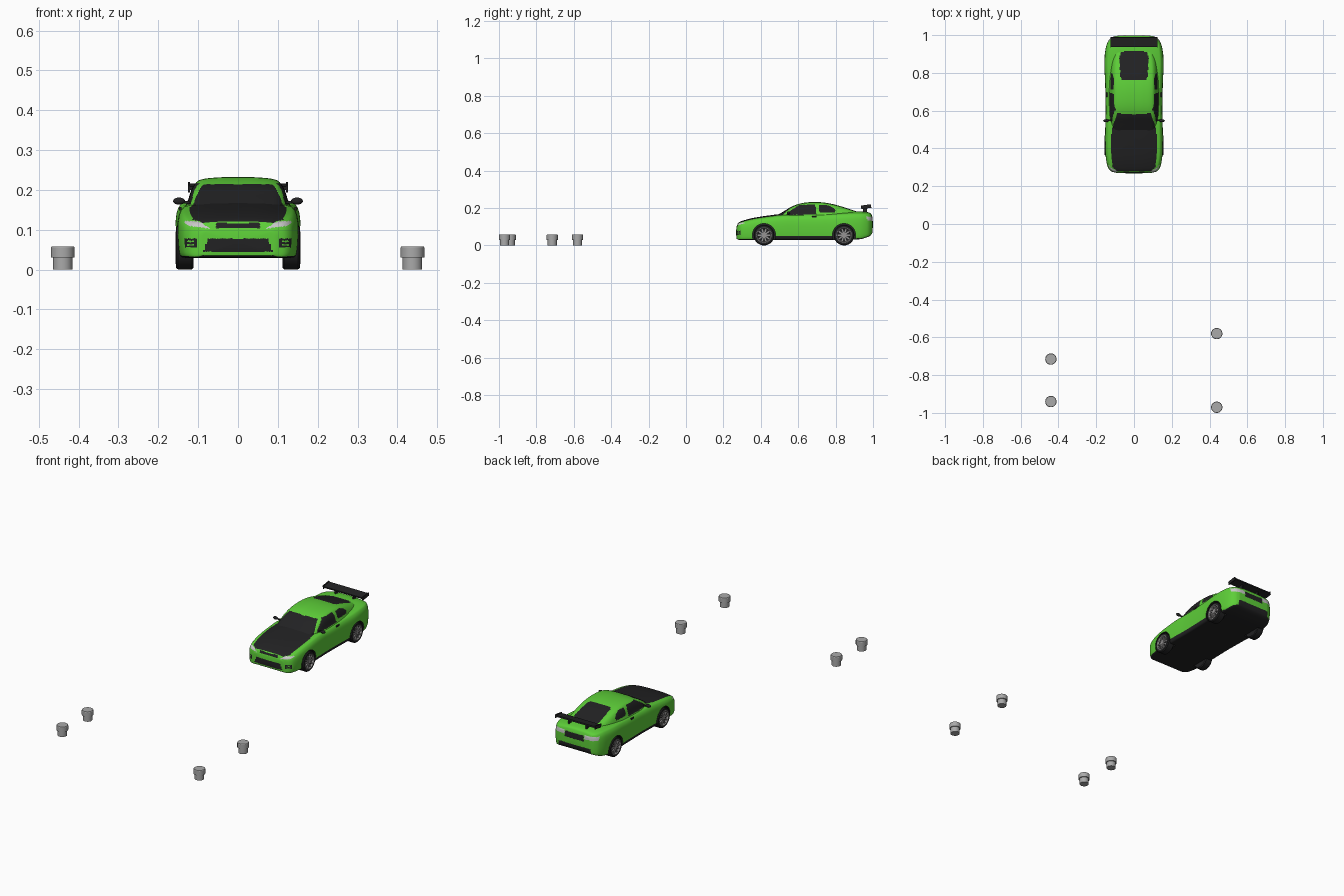
import bpy, bmesh, math
from mathutils import Vector, Matrix

if "Cube" in bpy.data.objects:
    bpy.data.objects.remove(bpy.data.objects["Cube"])


def material(name, rgb):
    m = bpy.data.materials.new(name)
    m.diffuse_color = (*rgb, 1)
    m.use_nodes = True
    m.node_tree.nodes["Principled BSDF"].inputs["Base Color"].default_value = m.diffuse_color
    return m


BLACK = material("black trim", (0.016, 0.016, 0.017))
GREEN = material("green paint", (0.11, 0.62, 0.04))
LIGHT = material("lamp grey", (0.58, 0.58, 0.58))
RIM = material("wheel grey", (0.30, 0.29, 0.29))
STONE = material("post grey", (0.40, 0.40, 0.40))


def finish(name, bm, mats, angle=35):
    me = bpy.data.meshes.new(name)
    bm.to_mesh(me)
    bm.free()
    ob = bpy.data.objects.new(name, me)
    bpy.context.collection.objects.link(ob)
    for m in mats:
        me.materials.append(m)
    smooth_shade(ob, angle)
    return ob


def smooth_shade(ob, angle):
    bpy.ops.object.select_all(action='DESELECT')
    ob.select_set(True)
    bpy.context.view_layer.objects.active = ob
    bpy.ops.object.shade_smooth_by_angle(angle=math.radians(angle))


def smooth(pts, step):
    """Smooth curve through points, sampled about every step."""
    P = [Vector(p) for p in pts]
    L = [(b - a).length for a, b in zip(P, P[1:])]

    def tangent(i):
        a, b = max(i - 1, 0), min(i + 1, len(P) - 1)
        return (P[b] - P[a]) / sum(L[a:b])
    out = []
    for i, ln in enumerate(L):
        k = max(2, math.ceil(ln / step))
        for j in range(k):
            t = j / k
            out.append(P[i] * (2*t**3 - 3*t**2 + 1) + P[i+1] * (3*t**2 - 2*t**3)
                       + tangent(i) * ln * (t**3 - 2*t**2 + t) + tangent(i+1) * ln * (t**3 - t**2))
    return out + [P[-1]]


def loft(name, stations, section, paint):
    """Stations are (y, half width, bottom, top); section is half, in unit form."""
    half = smooth(section, 0.03)
    half[0].x = half[-1].x = 0
    ring = [(p.x, p.y) for p in half] + [(-p.x, p.y) for p in half[-2:0:-1]]
    st = [tuple(s) + (1,) for s in smooth(stations, 0.005)]
    n = 16
    shrink = [1 - j / n for j in range(1, n)]
    front = [(st[0][0] - 0.003 * (1 - k * k), *st[0][1:4], k) for k in shrink[::-1]]
    back = [(st[-1][0] + 0.003 * (1 - k * k), *st[-1][1:4], k) for k in shrink]
    bm = bmesh.new()
    rows = []
    for y, w, zb, zt, k in front + st + back:
        mid = (zb + zt) / 2
        rows.append([bm.verts.new((a * w * k, y, mid + (zb + t * (zt - zb) - mid) * k)) for a, t in ring])
    m = len(ring)
    for r, s in zip(rows, rows[1:]):
        for i in range(m):
            bm.faces.new((r[i], r[(i + 1) % m], s[(i + 1) % m], s[i]))
    bm.faces.new(rows[0])
    bm.faces.new(rows[-1])
    bmesh.ops.recalc_face_normals(bm, faces=bm.faces)
    for f in bm.faces:
        c = f.calc_center_median()
        f.material_index = paint(abs(c.x), c.y, c.z, f.normal)
    return finish(name, bm, (BLACK, GREEN, LIGHT))


def inside(y, z, poly):
    hit = False
    for (a, b), (c, d) in zip(poly, poly[1:] + poly[:1]):
        if (b > z) != (d > z) and y < (c - a) * (z - b) / (d - b) + a:
            hit = not hit
    return hit


HOOD = [(0, .279), (.09, .281), (.113, .30), (.121, .36), (.122, .46), (.115, .51), (.088, .587), (0, .58)]
REAR_GLASS = [(0, .765), (.064, .765), (.072, .78), (.078, .88), (.07, .908), (.055, .914), (0, .914)]
HEADLIGHT = [(.072, .103), (.128, .111), (.136, .122), (.10, .121), (.085, .114)]
DOOR_GLASS = [(.535, .163), (.55, .18), (.605, .216), (.69, .219), (.697, .164)]
QUARTER_GLASS = [(.715, .176), (.712, .217), (.755, .215), (.785, .203), (.80, .188), (.793, .176)]


def paint_body(x, y, z, n):
    if n.z < -0.6 and z < 0.08:
        return 0
    if y < 0.36:                                     # front bumper details
        if inside(x, z, HEADLIGHT):
            return 2
        if x < 0.055 and 0.104 < z < 0.117:
            return 0
        if 0.045 < z < 0.078 and x < 0.068 + (z - 0.045) * -0.3 + 0.018:
            return 0
        if 0.104 < x < 0.134 and 0.056 < z < 0.078:
            return 1 if 0.110 < x < 0.128 and (0.060 < z < 0.064 or 0.069 < z < 0.073) else 0
    if y > 0.93:                                     # tail lamps, plate, diffuser
        if 0.062 < x < 0.135 and 0.132 < z < 0.154:
            return 2
        if x < 0.058 and 0.118 < z < 0.150:
            return 0
        if x < 0.10 and 0.055 < z < 0.085:
            return 0
    if n.z > 0.4 and z > 0.112 and (inside(x, y, HOOD) or inside(x, y, REAR_GLASS)):
        return 0
    if x > 0.12 and z < 0.05 and 0.46 < y < 0.80:    # side skirt
        return 0
    return 1


def paint_cabin(x, y, z, n):
    if n.z > 0.2 and (inside(x, y, HOOD) or inside(x, y, REAR_GLASS)):
        return 0
    if x > 0.085 and (inside(y, z, DOOR_GLASS) or inside(y, z, QUARTER_GLASS)):
        return 0
    return 1


# Car shell
body = loft("car_body", [
    (.271, .095, .036, .102), (.28, .122, .031, .121), (.30, .138, .03, .131), (.35, .149, .03, .145),
    (.42, .153, .03, .157), (.52, .152, .03, .169), (.60, .150, .03, .170), (.75, .153, .03, .174),
    (.85, .157, .03, .180), (.93, .150, .034, .182), (.97, .136, .045, .178), (.988, .118, .055, .171),
    (.996, .098, .068, .155)],
    [(0, 0), (.5, 0), (.9, 0), (.96, .04), (.99, .2), (1, .5), (.985, .72), (.95, .84), (.88, .92),
     (.5, .985), (0, 1)], paint_body)
loft("car_cabin", [
    (.47, .118, .13, .150), (.53, .130, .135, .187), (.57, .133, .14, .210), (.62, .134, .14, .226),
    (.68, .134, .14, .232), (.74, .134, .14, .229), (.80, .132, .14, .217), (.86, .126, .14, .199),
    (.91, .114, .14, .182), (.95, .10, .135, .165)],
    [(0, 0), (.5, 0), (1, 0), (.93, .4), (.84, .75), (.72, .92), (.4, .99), (0, 1)], paint_cabin)


def add_cylinder(bm, centre, r, depth, axis='X', seg=40, mat=0, r2=None):
    rot = Matrix.Rotation(math.pi / 2, 4, 'Y') if axis == 'X' else Matrix()
    v = bmesh.ops.create_cone(bm, cap_ends=True, segments=seg, radius1=r, radius2=r if r2 is None else r2,
                              depth=depth, matrix=Matrix.Translation(centre) @ rot)['verts']
    for f in {f for q in v for f in q.link_faces}:
        f.material_index = mat


def add_box(bm, centre, size, rot=Matrix(), mat=0):
    v = bmesh.ops.create_cube(bm, size=1, matrix=Matrix.Translation(centre) @ rot
                              @ Matrix.Diagonal((*size, 1)))['verts']
    for f in {f for q in v for f in q.link_faces}:
        f.material_index = mat


# Wheel arches cut from the body
AXLES = (.417, .845)
bm = bmesh.new()
for y in AXLES:
    for s in (-1, 1):
        add_cylinder(bm, (s * .158, y, .055), .062, .10)
cutter = finish("arch_cutter", bm, (BLACK,))
cutter.hide_render = True
mod = body.modifiers.new("arches", 'BOOLEAN')
mod.object = cutter
mod.operation = 'DIFFERENCE'
mod.solver = 'EXACT'
bpy.context.view_layer.objects.active = body
bpy.ops.object.modifier_apply(modifier=mod.name)
bpy.data.objects.remove(cutter)
smooth_shade(body, 35)

# Wheels: tyre, rim ring, spokes and hub
for y, end in zip(AXLES, ("front", "rear")):
    for s, side in ((-1, "left"), (1, "right")):
        bm = bmesh.new()
        prof = [(.112, 0), (.112, .050), (.116, .055), (.150, .055), (.155, .051), (.156, .042),
                (.156, .042), (.157, .039), (.154, .036), (.146, .034), (.146, 0)]
        rows = [[bm.verts.new((s * x, y + r * math.cos(a), .055 + r * math.sin(a)))
                 for a in (i * math.tau / 40 for i in range(40))] for x, r in prof]
        for k, (p, q) in enumerate(zip(rows, rows[1:])):
            for i in range(40):
                j = (i + 1) % 40
                f = bm.faces.new((p[i], p[j], q[j], q[i]))
                f.material_index = 1 if k in (6, 7, 8) else 0
        bmesh.ops.remove_doubles(bm, verts=bm.verts, dist=1e-5)
        bmesh.ops.recalc_face_normals(bm, faces=bm.faces)
        for i in range(10):
            rot = Matrix.Rotation(i * math.tau / 10, 4, 'X')
            add_box(bm, Vector((s * .150, y, .055)) + rot @ Vector((0, .021, 0)), (.007, .034, .007), rot, 1)
        add_cylinder(bm, (s * .150, y, .055), .010, .010, seg=20, mat=1)
        finish(f"{end}_{side}_wheel", bm, (BLACK, RIM))

# Rear wing with end plates and struts
bm = bmesh.new()
tilt = Matrix.Rotation(math.radians(8), 4, 'X')
add_box(bm, (0, .963, .208), (.246, .052, .008), tilt)
for s in (-1, 1):
    add_box(bm, (s * .123, .963, .207), (.005, .054, .019), tilt)
    add_box(bm, (s * .055, .958, .190), (.007, .022, .036))
finish("rear_wing", bm, (BLACK,))

# Door mirrors and handles
for s, side in ((-1, "left"), (1, "right")):
    bm = bmesh.new()
    bmesh.ops.create_uvsphere(bm, u_segments=16, v_segments=10, radius=1, matrix=Matrix.Translation(
        (s * .148, .547, .172)) @ Matrix.Diagonal((.015, .008, .009, 1)))
    add_box(bm, (s * .132, .549, .169), (.022, .006, .006))
    finish(f"{side}_mirror", bm, (BLACK,))
    bm = bmesh.new()
    add_box(bm, (s * .1445, .685, .153), (.006, .024, .008))
    finish(f"{side}_door_handle", bm, (BLACK,))

# Four capped posts
for i, (x, y) in enumerate(((-.44, -.715), (-.44, -.94), (.438, -.58), (.438, -.97))):
    bm = bmesh.new()
    add_cylinder(bm, (x, y, .016), .0245, .032, 'Z', 32)
    add_cylinder(bm, (x, y, .0425), .030, .025, 'Z', 32)
    add_cylinder(bm, (x, y, .0565), .030, .003, 'Z', 32, r2=.028)
    finish(f"post_{i + 1}", bm, (STONE,))
